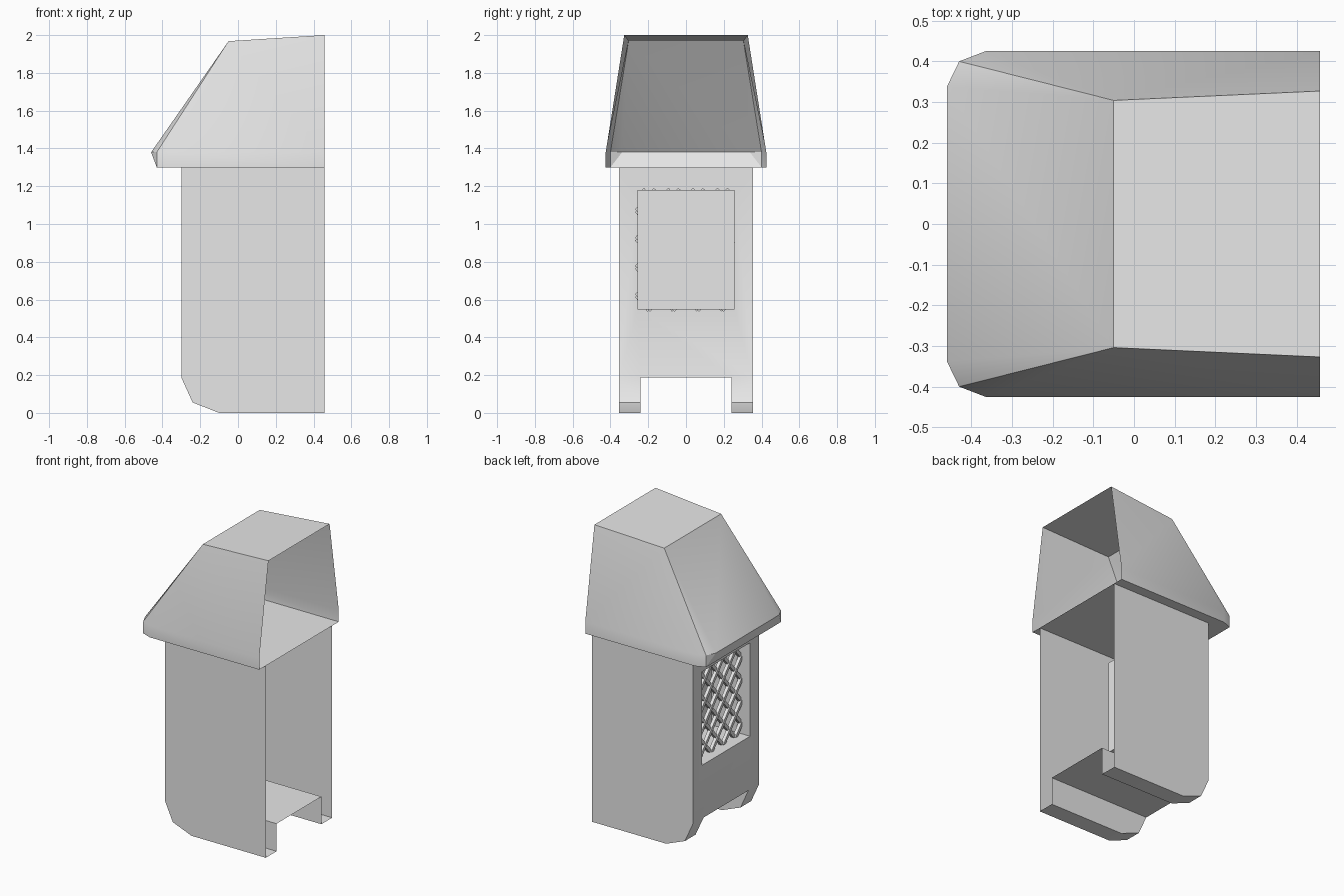
import bpy
import bmesh
import math
from mathutils import Vector, Matrix

cube = bpy.data.objects.get("Cube")
if cube:
    bpy.data.objects.remove(cube, do_unlink=True)

stone = bpy.data.materials.new("pale grey")
stone.use_nodes = True
GREY = (0.8, 0.8, 0.8, 1)
stone.diffuse_color = GREY
stone.node_tree.nodes["Principled BSDF"].inputs["Base Color"].default_value = GREY


def finish(name, bm, smooth=True):
    """Weld the faces, orient them and turn them into an object."""
    bmesh.ops.remove_doubles(bm, verts=bm.verts, dist=0.0005)
    bmesh.ops.recalc_face_normals(bm, faces=bm.faces)
    mesh = bpy.data.meshes.new(name)
    bm.to_mesh(mesh)
    bm.free()
    mesh.materials.append(stone)
    obj = bpy.data.objects.new(name, mesh)
    bpy.context.collection.objects.link(obj)
    if smooth:
        bpy.ops.object.select_all(action='DESELECT')
        obj.select_set(True)
        bpy.context.view_layer.objects.active = obj
        bpy.ops.object.shade_smooth_by_angle(angle=math.radians(30))
    return obj


def face(bm, points):
    return bm.faces.new([bm.verts.new(p) for p in points])


def both_sides(bm, points):
    for s in (1, -1):
        face(bm, [(x, s * y, z) for x, y, z in points])


OPEN, FRONT, HALF, LEG = 0.457, -0.30, 0.355, 0.24
SHELF, EAVE = 0.187, 1.30
WIN_Y, WIN_LO, WIN_HI, WIN_BACK = 0.257, 0.547, 1.18, -0.01

# Tower body: open-backed shell with two legs
bm = bmesh.new()
foot = [(OPEN, 0), (-0.10, 0), (-0.24, 0.055), (FRONT, SHELF)]
both_sides(bm, [(x, HALF, z) for x, z in foot + [(FRONT, EAVE), (OPEN, EAVE)]])
both_sides(bm, [(x, LEG, z) for x, z in foot + [(OPEN, SHELF)]])
for (xa, za), (xb, zb) in zip(foot, foot[1:]):
    both_sides(bm, [(xa, LEG, za), (xa, HALF, za), (xb, HALF, zb), (xb, LEG, zb)])
face(bm, [(OPEN, -LEG, SHELF), (OPEN, LEG, SHELF), (FRONT, LEG, SHELF), (FRONT, -LEG, SHELF)])

# Window wall: four panels around the opening
both_sides(bm, [(FRONT, HALF, SHELF), (FRONT, HALF, EAVE),
                (FRONT, WIN_Y, WIN_HI), (FRONT, WIN_Y, WIN_LO)])
face(bm, [(FRONT, y, EAVE) for y in (-HALF, HALF)]
     + [(FRONT, y, WIN_HI) for y in (WIN_Y, -WIN_Y)])
face(bm, [(FRONT, y, SHELF) for y in (-HALF, -LEG, LEG, HALF)]
     + [(FRONT, y, WIN_LO) for y in (WIN_Y, -WIN_Y)])

# Window recess
ring = [(-WIN_Y, WIN_LO), (WIN_Y, WIN_LO), (WIN_Y, WIN_HI), (-WIN_Y, WIN_HI)]
for a, b in zip(ring, ring[1:] + ring[:1]):
    face(bm, [(FRONT, *a), (FRONT, *b), (WIN_BACK, *b), (WIN_BACK, *a)])
face(bm, [(WIN_BACK, *p) for p in ring])
finish("tower_body", bm)

# Roof: chamfered eave, lip and steep hipped slopes
LIP = 1.38
eave = [(OPEN, 0.425), (-0.365, 0.425), (-0.43, 0.40)]
nose = (-0.46, 0.338, LIP)
peak = (-0.05, 0.304, 1.968)
crown = (OPEN, 0.327, 2.0)
low = [(x, y, EAVE) for x, y in eave]
high = [(x, y, LIP) for x, y in eave]


def mirror(p):
    return (p[0], -p[1], p[2])


bm = bmesh.new()
for i in range(2):
    both_sides(bm, [low[i], low[i + 1], high[i + 1], high[i]])
both_sides(bm, [low[2], nose, high[2]])
both_sides(bm, [high[0], high[1], peak, crown])
both_sides(bm, [high[1], high[2], peak])
both_sides(bm, [high[2], nose, peak])
for a, b in ((low[2], nose), (nose, peak), (peak, crown)):
    face(bm, [a, b, mirror(b), mirror(a)])
face(bm, low + [mirror(p) for p in reversed(low)])
finish("roof", bm)

# Window lattice: two families of crossed diagonal bars
BAR, STEP_Y, STEP_Z, GRILLE_X = 0.022, 0.13, 0.15, -0.225
Y0, Y1, Z0, Z1 = -0.262, 0.25, 0.543, 1.184
slope = STEP_Z / STEP_Y
bm = bmesh.new()
for sign in (1, -1):
    for k in range(-5, 10):
        start = 0.62 + k * STEP_Z
        # Clip the bar to the window
        ends = sorted((z - start) / (sign * slope) + Y0 for z in (Z0, Z1))
        ya, yb = max(Y0, ends[0]), min(Y1, ends[1])
        if yb - ya < 0.02:
            continue
        a, b = [Vector((GRILLE_X + sign * 0.004, y, start + sign * slope * (y - Y0)))
                for y in (ya, yb)]
        turn = Matrix.Rotation(math.atan2(b.z - a.z, b.y - a.y), 4, 'X')
        size = Matrix.Diagonal((BAR, (b - a).length, BAR, 1))
        bmesh.ops.create_cube(bm, size=1, matrix=Matrix.Translation((a + b) / 2) @ turn @ size)
finish("window_lattice", bm, smooth=False)
